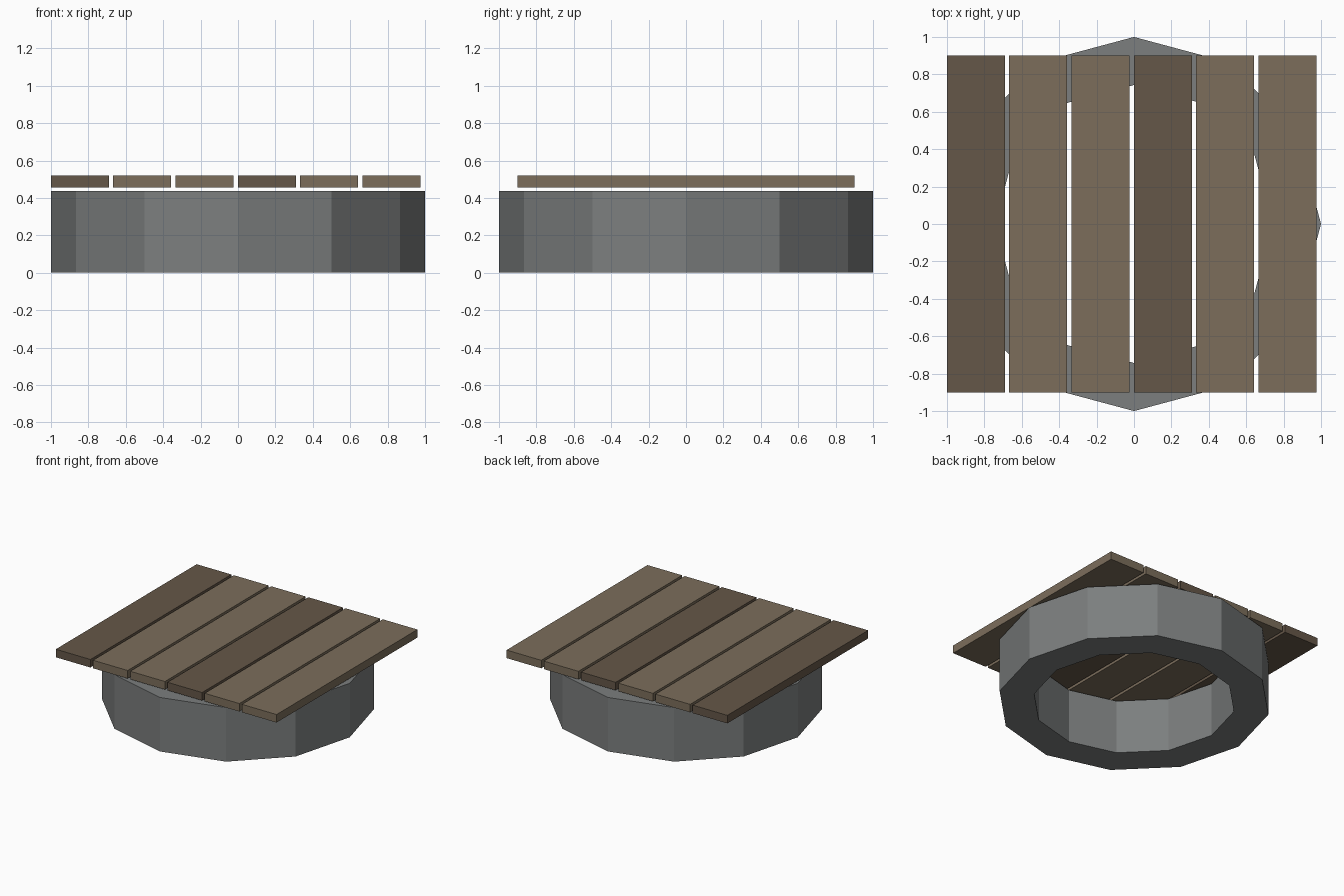
import bpy, bmesh
from math import cos, sin, pi

if "Cube" in bpy.data.objects:
    bpy.data.objects.remove(bpy.data.objects["Cube"])


def material(name, rgb):
    m = bpy.data.materials.new(name)
    m.diffuse_color = (*rgb, 1)
    m.use_nodes = True
    m.node_tree.nodes["Principled BSDF"].inputs["Base Color"].default_value = m.diffuse_color
    return m


def add_object(name, bm, mat=None):
    bmesh.ops.recalc_face_normals(bm, faces=bm.faces)
    me = bpy.data.meshes.new(name)
    bm.to_mesh(me)
    bm.free()
    ob = bpy.data.objects.new(name, me)
    bpy.context.collection.objects.link(ob)
    if mat:
        me.materials.append(mat)
    return ob


light_wood = material("light_wood", (0.20, 0.155, 0.105))
dark_wood = material("dark_wood", (0.13, 0.095, 0.065))
stone = material("stone", (0.20, 0.21, 0.21))

# Stone ring: rectangular section swept round twelve sides
SIDES = 12
section = [(1.0, 0.0), (1.0, 0.437), (0.743, 0.437), (0.743, 0.0)]
bm = bmesh.new()
rings = [[bm.verts.new((r * cos(2 * pi * i / SIDES), r * sin(2 * pi * i / SIDES), z))
          for r, z in section] for i in range(SIDES)]
for i in range(SIDES):
    a, b = rings[i], rings[(i + 1) % SIDES]
    for k in range(4):
        n = (k + 1) % 4
        bm.faces.new((a[k], b[k], b[n], a[n]))
add_object("stone_ring", bm, stone)

# Six cover planks, every third one darker
WIDTH, PITCH = 0.31, 0.333
for i in range(6):
    bm = bmesh.new()
    bmesh.ops.create_cube(bm, size=1)
    bmesh.ops.scale(bm, vec=(WIDTH, 1.8, 0.065), verts=bm.verts)
    plank = add_object(f"cover_plank_{i + 1}", bm, dark_wood if i % 3 == 0 else light_wood)
    plank.location = (-1 + WIDTH / 2 + i * PITCH, 0, 0.4885)
